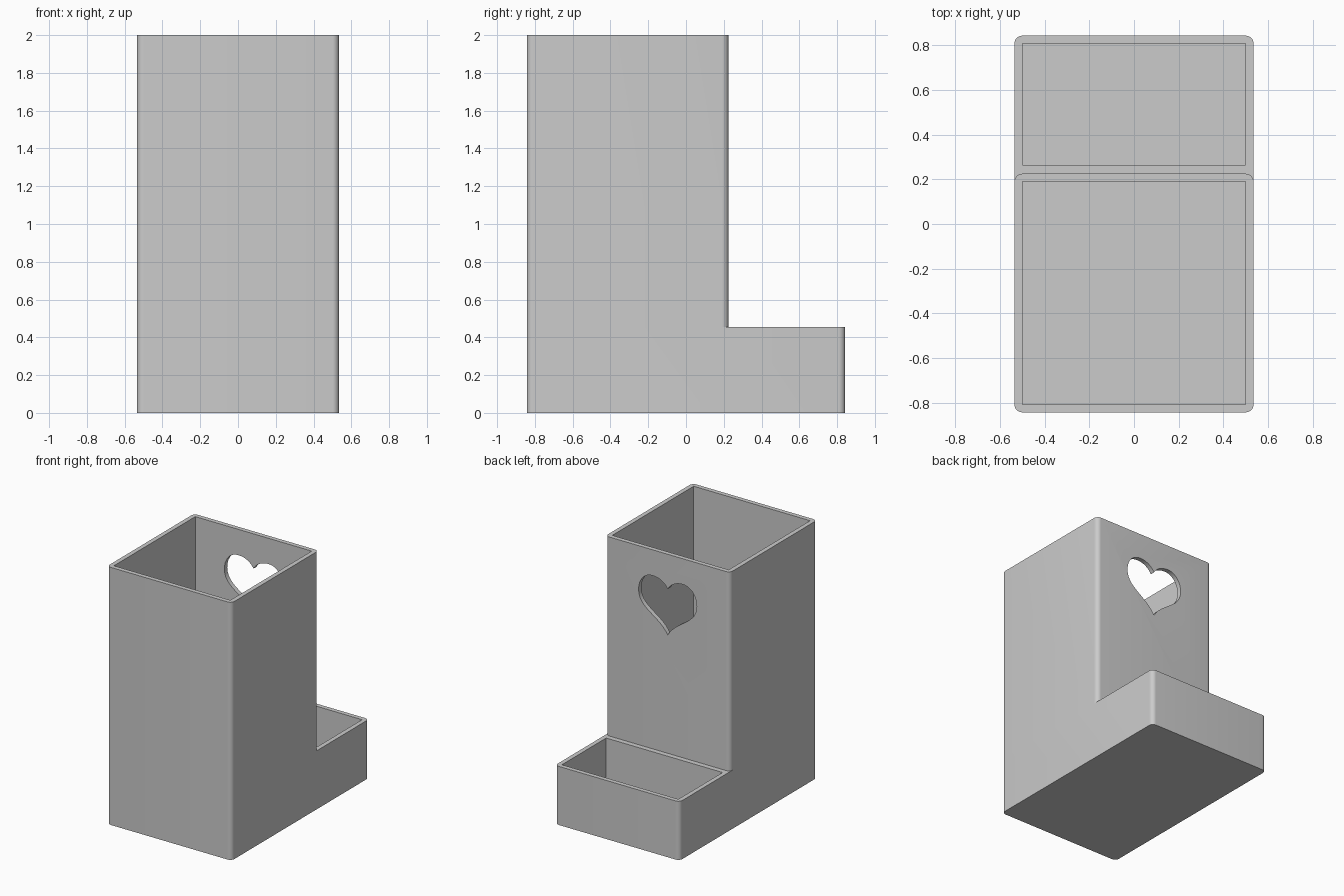
import bpy, bmesh, math
from mathutils import Vector
from mathutils.geometry import interpolate_bezier

if "Cube" in bpy.data.objects:
    bpy.data.objects.remove(bpy.data.objects["Cube"], do_unlink=True)

grey = bpy.data.materials.new("plain grey")
grey.use_nodes = True
colour = (0.6, 0.6, 0.6, 1)
grey.diffuse_color = colour
grey.node_tree.nodes["Principled BSDF"].inputs["Base Color"].default_value = colour

HALF_W, WALL, RADIUS = 0.535, 0.035, 0.035
FRONT, MIDDLE, BACK = -0.843, 0.225, 0.843
LOW_TOP, TOP = 0.455, 2.0


def prism(name, outline, offset):
    """Closed solid made by extruding an outline along an offset."""
    bm = bmesh.new()
    face = bm.faces.new([bm.verts.new(p) for p in outline])
    new = bmesh.ops.extrude_face_region(bm, geom=[face], use_keep_orig=True)["geom"]
    bmesh.ops.translate(bm, vec=offset, verts=[g for g in new if isinstance(g, bmesh.types.BMVert)])
    bmesh.ops.recalc_face_normals(bm, faces=bm.faces)
    mesh = bpy.data.meshes.new(name)
    bm.to_mesh(mesh)
    bm.free()
    mesh.materials.append(grey)
    obj = bpy.data.objects.new(name, mesh)
    bpy.context.collection.objects.link(obj)
    return obj


def box(name, half_w, y0, y1, z0, z1, radius=0.0):
    """Upright box with optionally rounded vertical corners."""
    steps = 8 if radius else 0
    outline = []
    for i, (sx, sy) in enumerate([(1, 1), (-1, 1), (-1, -1), (1, -1)]):
        cx = sx * (half_w - radius)
        cy = y1 - radius if sy > 0 else y0 + radius
        for k in range(steps + 1):
            a = math.pi / 2 * (i + k / max(steps, 1))
            outline.append((cx + radius * math.cos(a), cy + radius * math.sin(a), z0))
    return prism(name, outline, (0, 0, z1 - z0))


def combine(body, tool, operation):
    """Apply a boolean and remove the helper."""
    tool.hide_render = True
    mod = body.modifiers.new(operation.lower(), "BOOLEAN")
    mod.operation, mod.object, mod.solver = operation, tool, "EXACT"
    bpy.context.view_layer.objects.active = body
    bpy.ops.object.modifier_apply(modifier=mod.name)
    bpy.data.objects.remove(tool, do_unlink=True)


# Tall container joined to the low tray behind it
holder = box("holder_body", HALF_W, FRONT, BACK, 0, LOW_TOP, RADIUS)
combine(holder, box("tall_body", HALF_W, FRONT, MIDDLE, 0, TOP, RADIUS), "UNION")

# Square-cornered cavities
inner = HALF_W - WALL
combine(holder, box("tall_cavity", inner, FRONT + WALL, MIDDLE - WALL, WALL, TOP + 0.2), "DIFFERENCE")
combine(holder, box("tray_cavity", inner, MIDDLE + 0.04, BACK - WALL, WALL, LOW_TOP + 0.2), "DIFFERENCE")

# Heart opening through the back wall of the tall container
segments = [
    [(0, 1.73), (0.03, 1.78), (0.08, 1.8), (0.13, 1.8)],
    [(0.13, 1.8), (0.2, 1.8), (0.25, 1.74), (0.25, 1.66)],
    [(0.25, 1.66), (0.25, 1.52), (0.07, 1.5), (0, 1.373)],
]
half = []
for seg in segments:
    half += interpolate_bezier(*[Vector((x, 0.1, z)) for x, z in seg], 14)[:-1]
tip = Vector((0, 0.1, 1.373))
mirrored = [Vector((-p.x, p.y, p.z)) for p in reversed(half[1:])]
combine(holder, prism("heart_cutter", half + [tip] + mirrored, (0, 0.25, 0)), "DIFFERENCE")

# Smooth the rounded corners and keep the other edges sharp
bpy.ops.object.select_all(action="DESELECT")
holder.select_set(True)
bpy.context.view_layer.objects.active = holder
bpy.ops.object.shade_smooth_by_angle(angle=math.radians(30))
